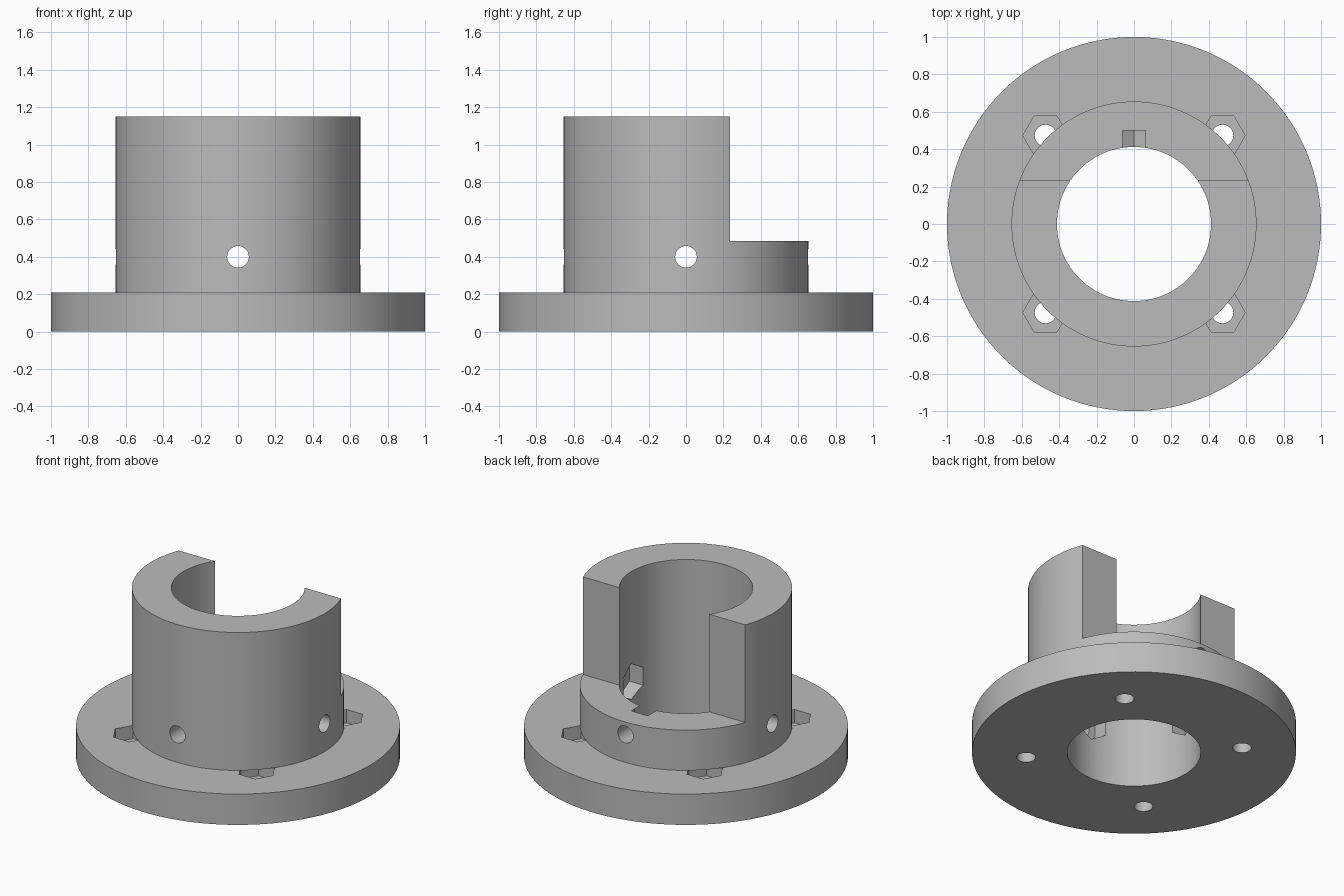
import bpy
from math import radians, sin, cos, pi

cube = bpy.data.objects.get("Cube")
if cube:
    bpy.data.objects.remove(cube, do_unlink=True)

SIDES = 128
FLANGE_TOP, HUB_TOP, STEP_Z, STEP_Y = 0.21, 1.15, 0.485, 0.235
HUB_R, BORE_R = 0.655, 0.412
HOLE_R, NUT_R, SCREW_Z = 0.058, 0.121, 0.4
BOLT = 0.473

grey = bpy.data.materials.new("plain grey")
grey.use_nodes = True
grey.diffuse_color = (0.5, 0.5, 0.5, 1)
grey.node_tree.nodes["Principled BSDF"].inputs["Base Color"].default_value = (0.5, 0.5, 0.5, 1)


def cylinder(name, r, depth, centre, sides=SIDES, rot=(0, 0, 0)):
    bpy.ops.mesh.primitive_cylinder_add(vertices=sides, radius=r, depth=depth,
                                        location=centre, rotation=rot)
    ob = bpy.context.object
    ob.name = name
    ob.data.materials.append(grey)
    return ob


def combine(target, tool, operation="DIFFERENCE"):
    """Apply a boolean and discard the tool."""
    tool.hide_render = True
    mod = target.modifiers.new("boolean", "BOOLEAN")
    mod.operation, mod.solver, mod.object = operation, "EXACT", tool
    bpy.context.view_layer.objects.active = target
    bpy.ops.object.modifier_apply(modifier=mod.name)
    bpy.data.objects.remove(tool, do_unlink=True)


# Flange with four bolt holes and hexagonal nut pockets
body = cylinder("flanged_hub", 1, FLANGE_TOP, (0, 0, FLANGE_TOP / 2))
for sx in (-1, 1):
    for sy in (-1, 1):
        x, y = sx * BOLT, sy * BOLT
        combine(body, cylinder("bolt_hole", HOLE_R, 1, (x, y, 0), 32))
        combine(body, cylinder("nut_pocket", NUT_R, 0.2, (x, y, FLANGE_TOP + 0.01), 6,
                               (0, 0, radians(90))))

# Hub stands on the flange and partly covers the pockets
hub_h = HUB_TOP - FLANGE_TOP
combine(body, cylinder("hub", HUB_R, hub_h, (0, 0, FLANGE_TOP + hub_h / 2)), "UNION")

# Central bore
combine(body, cylinder("bore", BORE_R, 4, (0, 0, 0)))

# Step cut away at the back
bpy.ops.mesh.primitive_cube_add(size=2, location=(0, STEP_Y + 1, STEP_Z + 1))
step = bpy.context.object
step.data.materials.append(grey)
combine(body, step)

# Radial screw holes with nut traps opening into the bore
for i in range(4):
    a = i * pi / 2
    rot = (radians(90), 0, a)
    dx, dy = -sin(a), cos(a)
    combine(body, cylinder("screw_hole", HOLE_R, 0.6, (dx * 0.55, dy * 0.55, SCREW_Z), 32, rot))
    combine(body, cylinder("nut_trap", NUT_R, 0.2, (dx * 0.4, dy * 0.4, SCREW_Z), 6, rot))

bpy.ops.object.select_all(action="DESELECT")
body.select_set(True)
bpy.context.view_layer.objects.active = body
bpy.ops.object.shade_smooth_by_angle(angle=radians(25))
